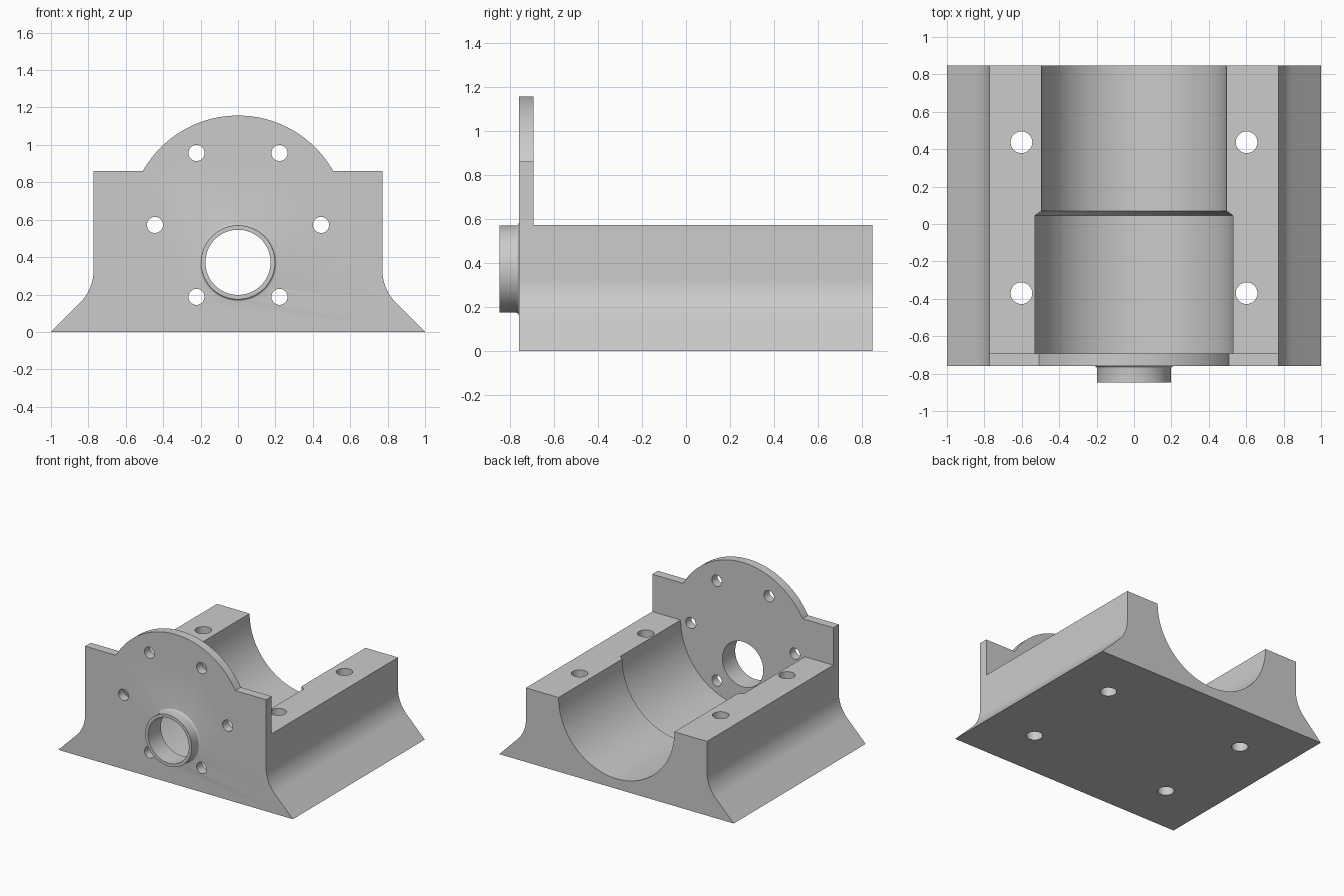
import bpy, bmesh, math
from mathutils import Matrix

if "Cube" in bpy.data.objects:
    bpy.data.objects.remove(bpy.data.objects["Cube"])

FRONT, INNER, BACK = -0.76, -0.692, 0.847   # y planes of plate and block
TOP = 0.572                                 # block top and bore axis height


def make(name, bm):
    bmesh.ops.recalc_face_normals(bm, faces=bm.faces)
    me = bpy.data.meshes.new(name)
    bm.to_mesh(me)
    bm.free()
    ob = bpy.data.objects.new(name, me)
    bpy.context.collection.objects.link(ob)
    return ob


def prism(name, pts, y0, y1):
    """Extrude an xz outline along y."""
    bm = bmesh.new()
    face = bm.faces.new([bm.verts.new((x, y0, z)) for x, z in pts])
    new = bmesh.ops.extrude_face_region(bm, geom=[face])["geom"]
    bmesh.ops.translate(bm, vec=(0, y1 - y0, 0),
                        verts=[v for v in new if isinstance(v, bmesh.types.BMVert)])
    return make(name, bm)


def turned(name, profile, x=0, y=0, z=0, vertical=False, n=96):
    """Closed solid turned from (radius, distance) points, along y or z."""
    bm = bmesh.new()
    rings = [[bm.verts.new((r * math.cos(2 * math.pi * i / n), d,
                            r * math.sin(2 * math.pi * i / n))) for i in range(n)]
             for r, d in profile]
    for a, b in zip(rings, rings[1:]):
        for i in range(n):
            j = (i + 1) % n
            bm.faces.new((a[i], a[j], b[j], b[i]))
    bm.faces.new(rings[0])
    bm.faces.new(rings[-1])
    turn = Matrix.Rotation(math.pi / 2, 4, 'X') if vertical else Matrix()
    bmesh.ops.transform(bm, matrix=Matrix.Translation((x, y, z)) @ turn, verts=bm.verts)
    return make(name, bm)


def combine(target, tool, operation='DIFFERENCE'):
    tool.hide_render = True
    mod = target.modifiers.new("bool", 'BOOLEAN')
    mod.operation, mod.solver, mod.object = operation, 'EXACT', tool
    bpy.context.view_layer.objects.active = target
    bpy.ops.object.modifier_apply(modifier=mod.name)
    bpy.data.objects.remove(tool)


# Right half of the plate outline: flared foot, fillet, shoulder, crown arc
side, R = 0.772, 0.25
t = R * math.tan(math.pi / 8)
cz = 1 - side + t
half = [(1, 0)]
for i in range(13):
    a = math.pi / 4 * (1 - i / 12)
    half.append((side + R - R * math.cos(a), cz - R * math.sin(a)))
half += [(side, 0.86)]
start = math.asin((0.86 - TOP) / 0.585)
for i in range(25):
    a = start + (math.pi / 2 - start) * i / 24
    half.append((0.585 * math.cos(a), TOP + 0.585 * math.sin(a)))
half[-1] = (0, TOP + 0.585)
outline = half + [(-x, z) for x, z in reversed(half[:-1])]
bracket = prism("motor_bracket", outline, FRONT, BACK)

# Lower the block behind the plate
combine(bracket, prism("top_cutter", [(-2, TOP), (2, TOP), (2, 2), (-2, 2)], INNER, 2))

# Stepped half-round channel
combine(bracket, turned("channel_cutter", [(0.53, INNER), (0.53, 0.045), (0.494, 0.07),
                                           (0.494, 1)], z=TOP, n=128))

# Front boss with a small root fillet
root = [(0.21 - 0.012 * math.sin(a), FRONT - 0.012 * (1 - math.cos(a)))
        for a in (math.pi / 8 * i for i in range(5))]
combine(bracket, turned("boss", [(0.198, -0.847)] + root[::-1] + [(0.21, FRONT + 0.03)],
                        z=0.372), 'UNION')
combine(bracket, turned("shaft_cutter", [(0.174, -1), (0.174, -0.6)], z=0.372))

# Six plate holes on a bolt circle
for i in range(6):
    a = math.pi / 3 * i
    combine(bracket, turned("bolt_cutter", [(0.043, -1), (0.043, -0.65)],
                            0.444 * math.cos(a), 0, TOP + 0.444 * math.sin(a), n=40))

# Four vertical mounting holes
for x in (-0.602, 0.602):
    for y in (-0.37, 0.437):
        combine(bracket, turned("mount_cutter", [(0.058, -1), (0.058, 1)],
                                x, y, 0, True, 40))

bpy.ops.object.select_all(action='DESELECT')
bracket.select_set(True)
bpy.context.view_layer.objects.active = bracket
bpy.ops.object.shade_smooth_by_angle(angle=math.radians(25))
